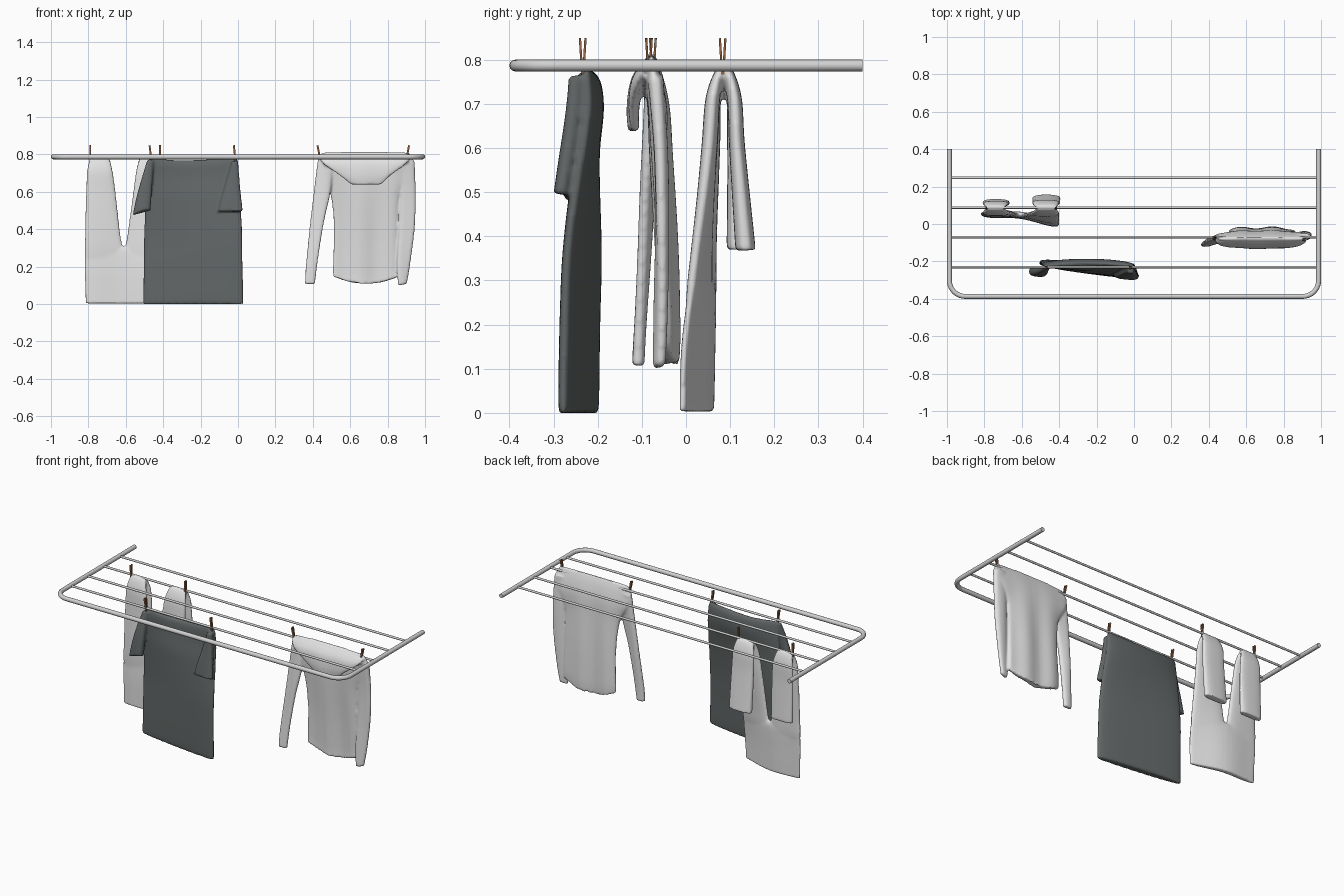
import bpy, bmesh, math
from mathutils import Vector, Matrix


def material(name, rgb):
    m = bpy.data.materials.new(name)
    m.diffuse_color = (*rgb, 1)
    return m


STEEL = material("light steel", (0.64, 0.64, 0.64))
WHITE = material("white cloth", (0.76, 0.76, 0.76))
DARK = material("charcoal cloth", (0.122, 0.134, 0.134))
WOOD = material("peg wood", (0.28, 0.13, 0.06))
ZF = 0.787  # height of the rack


def tube(name, pts, radius):
    cu = bpy.data.curves.new(name, 'CURVE')
    cu.dimensions = '3D'
    cu.bevel_depth, cu.bevel_resolution, cu.use_fill_caps = radius, 4, True
    sp = cu.splines.new('POLY')
    sp.points.add(len(pts) - 1)
    for p, co in zip(sp.points, pts):
        p.co = (*co, 1)
    ob = bpy.data.objects.new(name, cu)
    bpy.context.collection.objects.link(ob)
    cu.materials.append(STEEL)
    bpy.ops.object.select_all(action='DESELECT')
    ob.select_set(True)
    bpy.context.view_layer.objects.active = ob
    bpy.ops.object.convert(target='MESH')
    bpy.ops.object.shade_smooth_by_angle(angle=math.radians(50))


# rack: U-shaped rail and four thin rods
X, Y, R = 0.987, 0.387, 0.085
rail = [(-X, 0.4, ZF)]
for cx, start in ((-X + R, 180), (X - R, 270)):
    for i in range(11):
        a = math.radians(start + i * 9)
        rail.append((cx + R * math.cos(a), -Y + R + R * math.sin(a), ZF))
rail.append((X, 0.4, ZF))
tube("rack_rail", rail, 0.0132)
for i, y in enumerate((-0.23, -0.07, 0.088, 0.247)):
    tube(f"rack_rod_{i + 1}", [(-X, y, ZF), (X, y, ZF)], 0.0066)


def smooth_path(st, steps=8):
    """Catmull-Rom through the stations."""
    st = [Vector(s) for s in st]
    out = []
    for i in range(len(st) - 1):
        p0, p1, p2, p3 = st[max(i - 1, 0)], st[i], st[i + 1], st[min(i + 2, len(st) - 1)]
        for k in range(steps):
            t = k / steps
            out.append(0.5 * (2 * p1 + (p2 - p0) * t + (2 * p0 - 5 * p1 + 4 * p2 - p3) * t * t
                              + (3 * p1 - p0 - 3 * p2 + p3) * t ** 3))
    return out + [st[-1]]


def loft(bm, stations, warp, n=64):
    """Flat cloth tube; a station is (left x, right x, y, z, half thickness)."""
    path = smooth_path(stations)
    rings = []
    for i, s in enumerate(path):
        a, b = path[max(i - 1, 0)], path[min(i + 1, len(path) - 1)]
        d = Vector((b[2] - a[2], b[3] - a[3])).normalized()
        ring = []
        for k in range(n):
            c, q = math.cos(2 * math.pi * k / n), math.sin(2 * math.pi * k / n)
            o = s[4] * math.copysign(abs(q) ** 0.7, q)
            x = (s[0] + s[1]) / 2 + (s[1] - s[0]) / 2 * math.copysign(abs(c) ** 0.8, c)
            ring.append(bm.verts.new(warp(Vector((x, s[2] - d[1] * o, s[3] + d[0] * o)))))
        rings.append(ring)
    for r0, r1 in zip(rings, rings[1:]):
        for k in range(n):
            j = (k + 1) % n
            bm.faces.new((r0[k], r0[j], r1[j], r1[k]))
    bm.faces.new(rings[0])
    bm.faces.new(rings[-1])


def garment(name, parts, mat, warp):
    bm = bmesh.new()
    for p in parts:
        loft(bm, p, warp)
    bmesh.ops.recalc_face_normals(bm, faces=bm.faces)
    me = bpy.data.meshes.new(name)
    bm.to_mesh(me)
    bm.free()
    me.materials.append(mat)
    ob = bpy.data.objects.new(name, me)
    bpy.context.collection.objects.link(ob)
    rm = ob.modifiers.new("fuse", 'REMESH')
    rm.mode, rm.voxel_size, rm.use_smooth_shade = 'VOXEL', 0.0065, True
    sm = ob.modifiers.new("soften", 'SMOOTH')
    sm.factor, sm.iterations = 0.5, 5


def ramp(v, a, b):
    t = min(max((v - a) / (b - a), 0), 1)
    return t * t * (3 - 2 * t)


# trousers: hips at the bottom, both legs thrown over the third rod
def trouser_folds(p):
    if p.y < 0.084:
        k = ramp(p.z, 0.72, 0.05)
        u = (p.x + 0.61) / 0.21
        p.y += k * (0.012 * math.cos(u * math.pi) - 0.029 * u)
    return p


hips = [(-0.815, -0.405, 0.032, 0.003, 0.016), (-0.82, -0.40, 0.035, 0.15, 0.017),
        (-0.82, -0.40, 0.042, 0.28, 0.015), (-0.81, -0.41, 0.043, 0.31, 0.006)]
leg_l = [(-0.81, -0.61, 0.036, 0.17, 0.006), (-0.82, -0.612, 0.041, 0.27, 0.016),
         (-0.818, -0.63, 0.045, 0.38, 0.017),
         (-0.812, -0.655, 0.058, 0.60, 0.018), (-0.806, -0.672, 0.064, 0.72, 0.016),
         (-0.79, -0.69, 0.087, 0.785, 0.009), (-0.806, -0.672, 0.107, 0.72, 0.014),
         (-0.81, -0.665, 0.109, 0.60, 0.015), (-0.81, -0.665, 0.113, 0.37, 0.021)]
leg_r = [(-0.61, -0.41, 0.036, 0.17, 0.006), (-0.608, -0.40, 0.041, 0.27, 0.016),
         (-0.59, -0.40, 0.045, 0.38, 0.017),
         (-0.56, -0.40, 0.055, 0.60, 0.018), (-0.543, -0.402, 0.062, 0.72, 0.016),
         (-0.525, -0.415, 0.087, 0.785, 0.009), (-0.543, -0.40, 0.109, 0.72, 0.016),
         (-0.545, -0.395, 0.116, 0.60, 0.018), (-0.545, -0.393, 0.135, 0.368, 0.023)]
garment("trousers", [hips, leg_l, leg_r], WHITE, trouser_folds)


# dark short-sleeved shirt on the first rod: sags between its pegs, turned a little below
def shirt_sag(p):
    u = (p.x + 0.24) / 0.265
    m = max(0, 1 - u * u)
    k = ramp(p.z, 0.55, 0.78)
    p.y += 0.018 * k * m - 0.035 * u * ramp(p.z, 0.78, 0.3)
    p.z -= 0.022 * k * m
    if u < -1:  # drooping left cuff
        p.z += 0.12 * (u + 1) * ramp(p.z, 0.6, 0.5)
    return p


body = [(-0.47, -0.005, -0.230, 0.787, 0.010), (-0.478, 0.002, -0.227, 0.755, 0.020),
        (-0.488, 0.008, -0.222, 0.66, 0.024), (-0.500, 0.020, -0.232, 0.45, 0.024),
        (-0.505, 0.025, -0.240, 0.22, 0.024), (-0.507, 0.028, -0.243, 0.04, 0.024),
        (-0.507, 0.028, -0.243, 0.000, 0.020)]
sleeve_l = [(-0.485, -0.45, -0.235, 0.775, 0.014), (-0.53, -0.46, -0.262, 0.62, 0.020),
            (-0.564, -0.468, -0.280, 0.50, 0.026)]
sleeve_r = [(-0.035, 0.0, -0.253, 0.770, 0.018), (-0.075, 0.012, -0.256, 0.62, 0.020),
            (-0.108, 0.026, -0.262, 0.495, 0.020)]
garment("dark_shirt", [body, sleeve_l, sleeve_r], DARK, shirt_sag)


# white hooded top on the second rod
def top_folds(p):
    if 0.5 < p.x < 0.87:
        u = (p.x - 0.685) / 0.185
        p.z -= 0.045 * ramp(p.z, 0.35, 0.15) * (1 - u * u)
    p.y += 0.006 * math.sin(p.x * 36) * ramp(p.z, 0.9, 0.3)
    return p


body = [(0.45, 0.915, -0.080, 0.812, 0.009), (0.425, 0.94, -0.074, 0.765, 0.020),
        (0.44, 0.935, -0.062, 0.69, 0.024), (0.495, 0.866, -0.056, 0.58, 0.024),
        (0.513, 0.858, -0.045, 0.40, 0.022), (0.507, 0.86, -0.037, 0.22, 0.019),
        (0.507, 0.86, -0.038, 0.152, 0.017)]
sleeve_l = [(0.425, 0.51, -0.074, 0.76, 0.018), (0.405, 0.495, -0.082, 0.60, 0.016),
            (0.385, 0.458, -0.093, 0.43, 0.015), (0.364, 0.425, -0.108, 0.22, 0.014),
            (0.357, 0.412, -0.114, 0.107, 0.014)]
sleeve_r = [(0.86, 0.945, -0.070, 0.76, 0.018), (0.867, 0.95, -0.060, 0.60, 0.016),
            (0.862, 0.946, -0.058, 0.42, 0.015), (0.850, 0.922, -0.060, 0.22, 0.014),
            (0.855, 0.902, -0.062, 0.106, 0.013)]
hood = [(0.43, 0.925, -0.088, 0.79, 0.012), (0.455, 0.90, -0.110, 0.75, 0.015),
        (0.54, 0.82, -0.120, 0.69, 0.013), (0.605, 0.765, -0.118, 0.638, 0.011)]
garment("hooded_top", [body, sleeve_l, sleeve_r, hood], WHITE, top_folds)

# wooden pegs, two thin jaws each: (x, y, sideways lean)
pegs = [(-0.79, 0.083, 0.0), (-0.418, 0.083, 0.0), (-0.468, -0.234, -0.12),
        (-0.018, -0.234, -0.1), (0.433, -0.075, -0.2), (0.907, -0.084, 0.18)]
for i, (x, y, lean) in enumerate(pegs):
    bm = bmesh.new()
    for side in (-1, 1):
        m = (Matrix.Translation((x, y + side * 0.0038, 0.808)) @ Matrix.Rotation(lean, 4, 'Y')
             @ Matrix.Rotation(-side * 0.06, 4, 'X') @ Matrix.Diagonal((0.010, 0.005, 0.082, 1)))
        bmesh.ops.create_cube(bm, size=1, matrix=m)
    me = bpy.data.meshes.new(f"peg_{i + 1}")
    bm.to_mesh(me)
    bm.free()
    me.materials.append(WOOD)
    bpy.context.collection.objects.link(bpy.data.objects.new(f"peg_{i + 1}", me))
